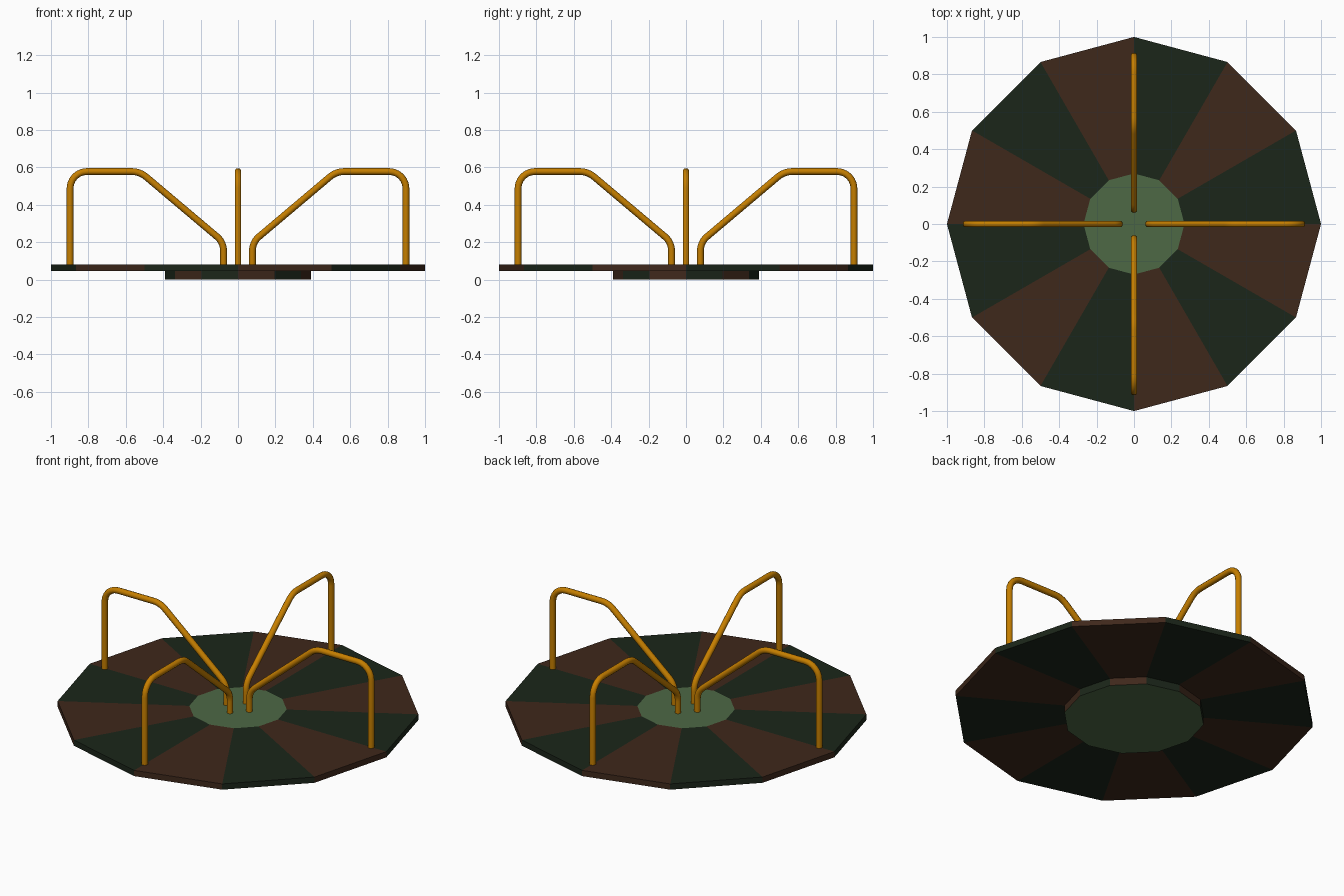
import bpy, bmesh
from math import sin, cos, radians, pi, tan
from mathutils import Vector

if "Cube" in bpy.data.objects:
    bpy.data.objects.remove(bpy.data.objects["Cube"])

SIDES = 12


def material(name, rgb):
    m = bpy.data.materials.new(name)
    m.diffuse_color = (*rgb, 1)
    m.use_nodes = True
    m.node_tree.nodes["Principled BSDF"].inputs["Base Color"].default_value = m.diffuse_color
    return m


green = material("dark_green", (0.011, 0.019, 0.010))
brown = material("brown", (0.049, 0.021, 0.011))
pale = material("pale_green", (0.075, 0.14, 0.06))
gold = material("gold", (0.56, 0.21, 0.0))


def striped_disc(name, profile):
    """Closed twelve-sided lathe of (radius, z) points with alternating wedge colours."""
    bm = bmesh.new()
    rings = [[bm.verts.new((r * cos(2 * pi * i / SIDES), r * sin(2 * pi * i / SIDES), z))
              for i in range(SIDES)] for r, z in profile]
    for a, b in zip(rings, rings[1:]):
        for i in range(SIDES):
            j = (i + 1) % SIDES
            bm.faces.new((a[i], b[i], b[j], a[j])).material_index = i % 2
    bm.faces.new(rings[0]).material_index = 2
    bm.faces.new(rings[-1][::-1]).material_index = 2
    bmesh.ops.recalc_face_normals(bm, faces=bm.faces)
    me = bpy.data.meshes.new(name)
    bm.to_mesh(me)
    bm.free()
    for m in (green, brown, pale):
        me.materials.append(m)
    bpy.context.collection.objects.link(bpy.data.objects.new(name, me))


# Deck with pale centre, and the round base below it, in one closed shell
striped_disc("platform",
             [(0.27, 0.08), (1, 0.08), (1, 0.045), (0.39, 0.045), (0.39, 0.0)])


def fillet_path(corners, radii, steps=6):
    """Polyline whose inner corners are replaced by circular arcs."""
    pts = [Vector(c) for c in corners]
    out = [pts[0]]
    for p, c, n, r in zip(pts, pts[1:], pts[2:], radii):
        u, v = (p - c).normalized(), (n - c).normalized()
        half = u.angle(v) / 2
        centre = c + (u + v).normalized() * (r / sin(half))
        start = (c + u * (r / tan(half)) - centre).normalized()
        end = (c + v * (r / tan(half)) - centre).normalized()
        for k in range(steps + 1):
            out.append(centre + start.slerp(end, k / steps) * r)
    return out + [pts[-1]]


# Four bent tube handrails around the centre
path = fillet_path([(0.898, 0, 0.075), (0.898, 0, 0.578), (0.525, 0, 0.578),
                    (0.077, 0, 0.2), (0.077, 0, 0.075)], [0.09, 0.12, 0.1])
curve = bpy.data.curves.new("handrail_path", "CURVE")
curve.dimensions = "3D"
curve.bevel_depth = 0.018
curve.bevel_resolution = 3
curve.use_fill_caps = True
spline = curve.splines.new("POLY")
spline.points.add(len(path) - 1)
for pt, co in zip(spline.points, path):
    pt.co = (*co, 1)
spline.use_smooth = True
curve.materials.append(gold)
for i in range(4):
    rail = bpy.data.objects.new(f"handrail_{i + 1}", curve)
    rail.rotation_euler.z = radians(90 * i)
    bpy.context.collection.objects.link(rail)
